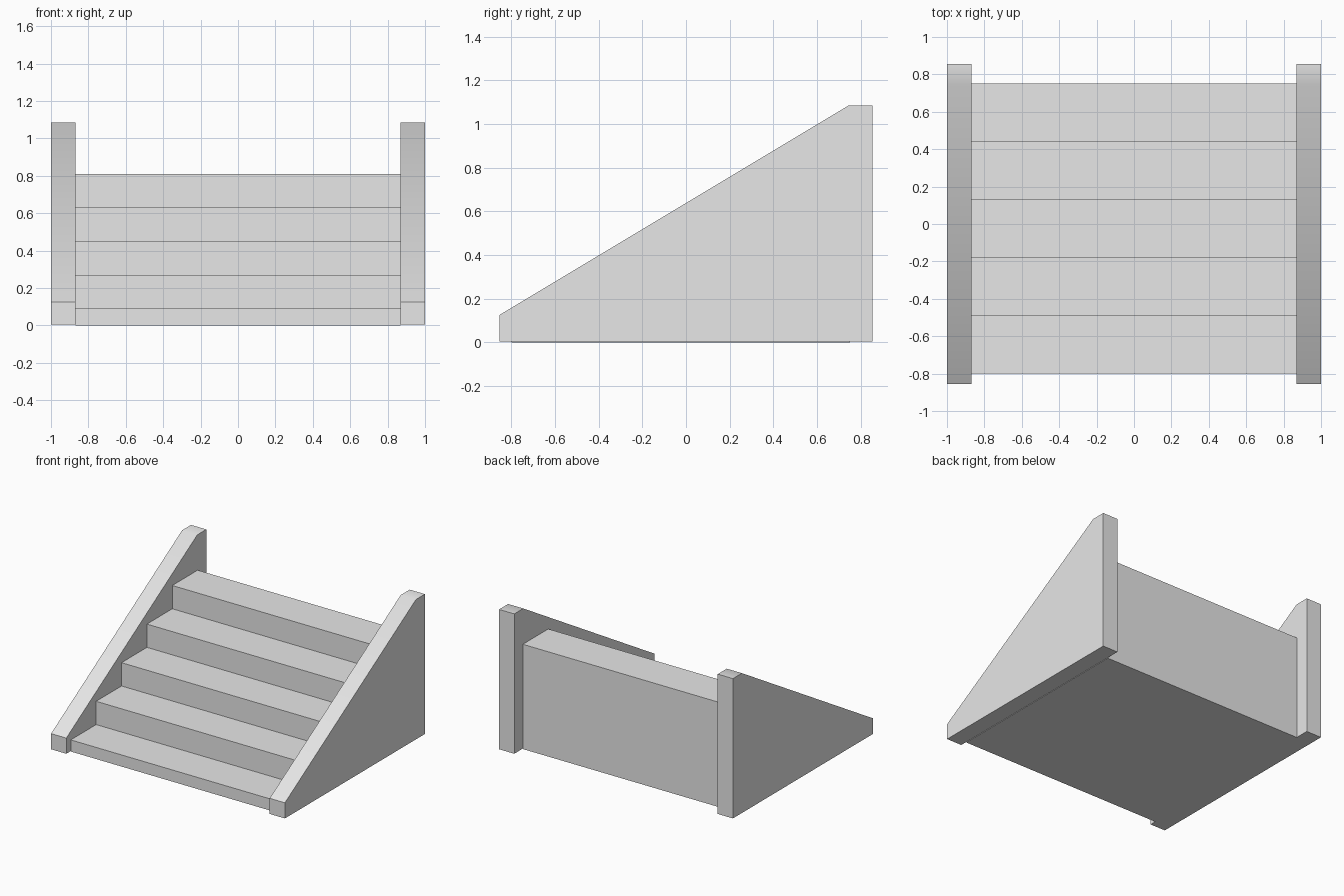
import bpy
import math

if "Cube" in bpy.data.objects:
    bpy.data.objects.remove(bpy.data.objects["Cube"], do_unlink=True)

GREY = (0.8, 0.8, 0.8, 1.0)
grey = bpy.data.materials.new("light_grey")
grey.use_nodes = True
grey.diffuse_color = GREY
grey.node_tree.nodes["Principled BSDF"].inputs["Base Color"].default_value = GREY


def extrude_profile(name, profile, x0, x1):
    """Solid made by sweeping a (y, z) outline from x0 to x1."""
    n = len(profile)
    verts = [(x, y, z) for x in (x0, x1) for y, z in profile]
    faces = [tuple(reversed(range(n))), tuple(range(n, 2 * n))]
    faces += [(i, (i + 1) % n, (i + 1) % n + n, i + n) for i in range(n)]
    mesh = bpy.data.meshes.new(name)
    mesh.from_pydata(verts, [], faces)
    mesh.materials.append(grey)
    obj = bpy.data.objects.new(name, mesh)
    bpy.context.collection.objects.link(obj)
    return obj


# Flight of steps: low first step, then equal risers
INNER, OUTER = 0.87, 1.0
STEPS, FRONT, TREAD = 5, -0.80, 0.31
FIRST, RISER = 0.09, 0.18
BACK = FRONT + STEPS * TREAD
outline = [(BACK, 0), ]
stairs = []
for i in range(STEPS):
    z = FIRST + i * RISER
    stairs += [(FRONT + i * TREAD, z), (FRONT + (i + 1) * TREAD, z)]
outline = [(BACK, 0)] + stairs[::-1] + [(FRONT, 0)]
extrude_profile("steps", outline, -INNER, INNER)

# Sloping side walls, resting a hair above the base of the steps
wall = [(-0.855, 0.004), (0.855, 0.004), (0.855, 1.085), (0.745, 1.085), (-0.855, 0.125)]
for name, x0, x1 in (("left_wall", INNER, OUTER), ("right_wall", -OUTER, -INNER)):
    obj = extrude_profile(name, wall, x0, x1)
    bpy.ops.object.select_all(action="DESELECT")
    obj.select_set(True)
    bpy.context.view_layer.objects.active = obj
    bpy.ops.object.shade_smooth_by_angle(angle=math.radians(35))
